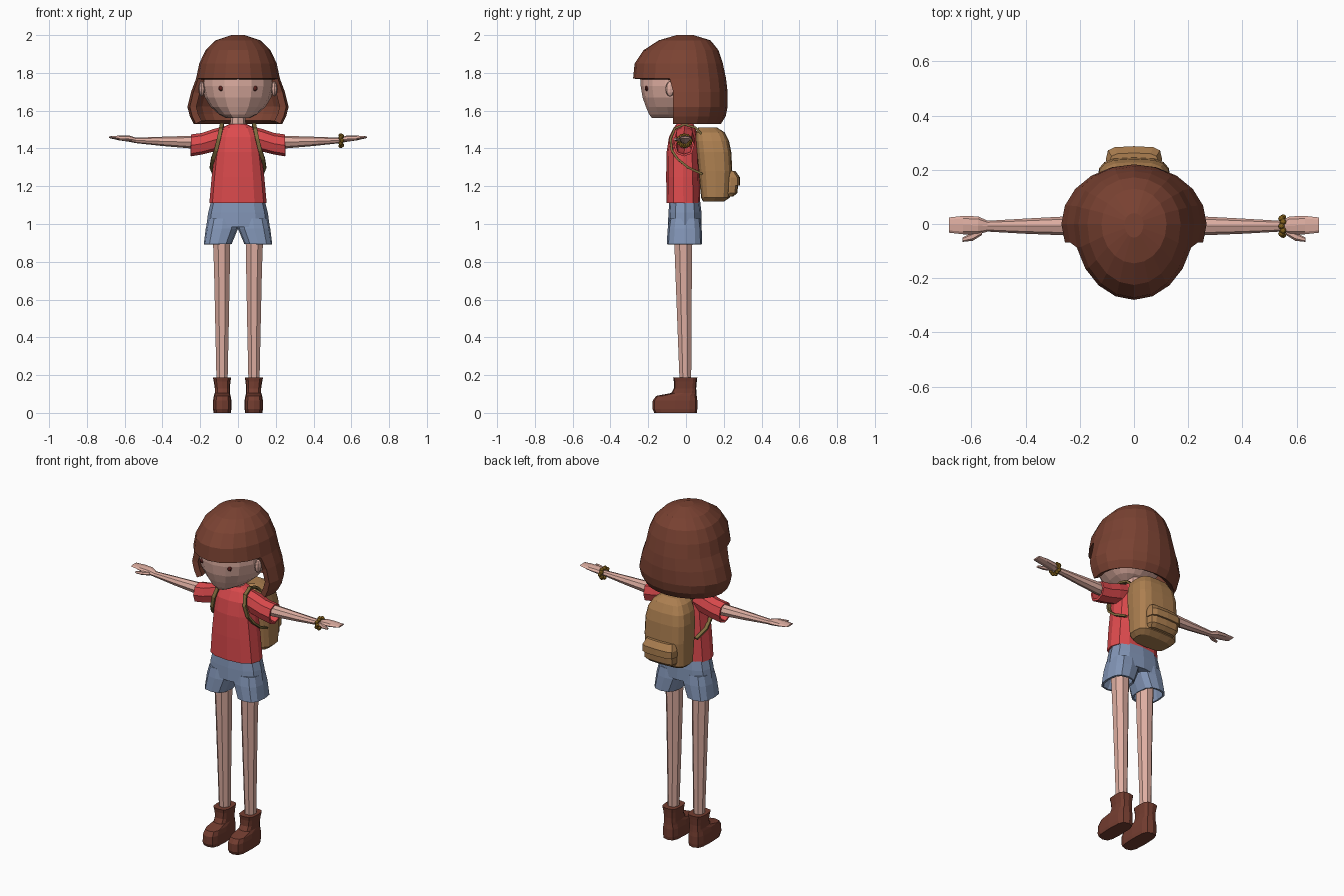
import bpy, bmesh, math
from mathutils import Vector, Matrix

if "Cube" in bpy.data.objects:
    bpy.data.objects.remove(bpy.data.objects["Cube"])


def material(name, rgb):
    m = bpy.data.materials.new(name)
    lin = [((c / 255 + 0.055) / 1.055) ** 2.4 for c in rgb]
    m.diffuse_color = (*lin, 1)
    m.use_nodes = True
    m.node_tree.nodes["Principled BSDF"].inputs["Base Color"].default_value = m.diffuse_color
    return m


HAIR = material("hair_brown", (122, 66, 50))
SKIN = material("skin", (222, 174, 161))
RED = material("shirt_red", (220, 74, 77))
DENIM = material("denim_blue", (130, 149, 182))
TAN = material("canvas_tan", (172, 127, 80))
BOOT = material("boot_brown", (116, 61, 48))
STRAP = material("strap_olive", (128, 108, 62))
GOLD = material("bead_gold", (132, 98, 30))
EYE = material("eye_dark_red", (95, 35, 32))


def finish(bm, name, mat, mirror=False, thick=0):
    bmesh.ops.recalc_face_normals(bm, faces=bm.faces)
    me = bpy.data.meshes.new(name)
    bm.to_mesh(me)
    bm.free()
    me.materials.append(mat)
    ob = bpy.data.objects.new(name, me)
    bpy.context.collection.objects.link(ob)
    if thick:
        s = ob.modifiers.new("thickness", 'SOLIDIFY')
        s.thickness, s.offset = thick, -1
    if mirror:
        ob.modifiers.new("mirror", 'MIRROR').use_clip = False
    return ob


def loft(name, rings, n, mat, axis='Z', power=1.0, centre=None, caps=(True, True),
         mirror=False, thick=0, cut=None, turn=0.0):
    """Rings are (position on axis, a0, a1, b0, b1): bounds of a rounded section."""
    bm = bmesh.new()
    loops = []
    for t, a0, a1, b0, b1 in rings:
        ca, cb = (a0 + a1) / 2, (b0 + b1) / 2 if centre is None else centre
        loop = []
        for i in range(n):
            w = 2 * math.pi * (i + turn) / n
            c = math.copysign(abs(math.cos(w)) ** power, math.cos(w))
            s = math.copysign(abs(math.sin(w)) ** power, math.sin(w))
            a = ca + c * (a1 - a0) / 2
            b = cb + s * ((b1 - cb) if s > 0 else (cb - b0))
            loop.append(bm.verts.new((a, b, t) if axis == 'Z' else (t, a, b)))
        loops.append(loop)
    for lo, hi in zip(loops, loops[1:]):
        for i in range(n):
            j = (i + 1) % n
            bm.faces.new((lo[i], lo[j], hi[j], hi[i]))
    if caps[0]:
        bm.faces.new(loops[0])
    if caps[1]:
        bm.faces.new(loops[-1])
    if cut:
        gone = [f for f in bm.faces if cut(f.calc_center_median())]
        bmesh.ops.delete(bm, geom=gone, context='FACES')
    return finish(bm, name, mat, mirror, thick)


def sym(z, r, b0, b1):
    return (z, -r, r, b0, b1)


def blob(name, places, radius, scale, mat, mirror=False):
    bm = bmesh.new()
    for p in places:
        bmesh.ops.create_uvsphere(bm, u_segments=8, v_segments=6, radius=radius,
                                  matrix=Matrix.Translation(p) @ Matrix.Diagonal((*scale, 1)))
    return finish(bm, name, mat, mirror)


# Hair: bob shell with the face opening cut below the fringe
loft("hair", [sym(1.53, .235, -.22, .185), sym(1.57, .255, -.22, .21), sym(1.62, .268, -.22, .22),
              sym(1.70, .248, -.22, .22), sym(1.77, .222, -.28, .212), sym(1.85, .205, -.272, .195),
              sym(1.92, .172, -.225, .172), sym(1.972, .12, -.145, .13), sym(2.0, .035, -.05, .04)],
     20, HAIR, centre=0, caps=(False, True), thick=.035,
     cut=lambda c: c.z < 1.765 and c.z > 1.54 and c.y < -.075)

# Head, ears, eyes, neck
loft("head", [sym(1.56, .06, -.18, .0), sym(1.58, .10, -.195, .05), sym(1.62, .145, -.212, .10),
              sym(1.67, .176, -.23, .14), sym(1.73, .19, -.24, .16), sym(1.80, .188, -.24, .16),
              sym(1.90, .14, -.17, .12)], 16, SKIN, centre=-.03)
blob("ear", [(.192, -.085, 1.715)], .04, (.4, .6, 1), SKIN, True)
blob("eye", [(.09, -.208, 1.718)], .014, (1, .7, 1), EYE, True)
loft("neck", [sym(1.49, .045, -.045, .04), sym(1.60, .036, -.045, .035)], 8, SKIN)

# Shirt body and sleeves
loft("shirt_body", [sym(1.11, .152, -.103, .075), sym(1.25, .139, -.105, .073),
                    sym(1.38, .124, -.103, .068), sym(1.46, .115, -.09, .06),
                    sym(1.51, .085, -.065, .05), sym(1.53, .045, -.05, .04)],
     12, RED, power=.8)
loft("sleeve", [(.07, -.06, .045, 1.40, 1.518), (.13, -.065, .048, 1.383, 1.503),
                (.19, -.065, .045, 1.368, 1.482), (.25, -.065, .045, 1.358, 1.474)],
     8, RED, axis='X', power=.85, caps=(True, False), mirror=True, thick=.012)

# Arms with hands and thumbs
loft("arm", [(.10, -.042, .03, 1.40, 1.475), (.25, -.042, .028, 1.40, 1.467),
             (.40, -.036, .02, 1.413, 1.462), (.54, -.028, .012, 1.428, 1.457),
             (.575, -.038, .028, 1.435, 1.468), (.63, -.038, .03, 1.443, 1.468),
             (.683, -.032, .024, 1.455, 1.464)], 8, SKIN, axis='X', mirror=True)
loft("thumb", [(.56, -.04, -.015, 1.437, 1.456), (.595, -.062, -.03, 1.438, 1.457),
               (.632, -.066, -.05, 1.443, 1.455)], 6, SKIN, axis='X', mirror=True)

# Beaded bracelet on one wrist
beads = [(.547 + .003 * (-1) ** i, -.008 + .032 * math.cos(i * math.pi / 6),
          1.441 + .027 * math.sin(i * math.pi / 6)) for i in range(12)]
blob("bracelet", beads, .012, (1, 1, 1), GOLD)

# Shorts: hips plus two open legs
loft("shorts_hips", [sym(.985, .168, -.096, .083), sym(1.06, .158, -.093, .082),
                     sym(1.12, .143, -.088, .075)], 12, DENIM, power=.8)
loft("shorts_leg", [(.893, .034, .181, -.102, .086), (.975, .0, .171, -.097, .083),
                    (1.03, .0, .158, -.088, .076)],
     12, DENIM, power=.75, caps=(False, True), mirror=True, thick=.012)

# Legs
loft("leg", [(.15, .053, .116, -.036, .03), (.50, .045, .124, -.05, .032),
             (.75, .04, .13, -.06, .035), (.96, .036, .138, -.068, .038)],
     8, SKIN, mirror=True, turn=.5)

# Boots
loft("boot", [(0, .038, .129, -.168, .057), (.02, .035, .132, -.177, .06),
              (.065, .035, .132, -.176, .06), (.09, .039, .128, -.158, .057),
              (.105, .043, .123, -.078, .055), (.13, .043, .123, -.064, .054),
              (.165, .04, .128, -.064, .057), (.187, .036, .133, -.068, .06)],
     12, BOOT, power=.6, mirror=True)

# Backpack with lid seam and outer pocket
loft("backpack", [sym(1.118, .105, .09, .20), sym(1.14, .13, .08, .232), sym(1.28, .135, .065, .245),
                  sym(1.38, .133, .055, .24), sym(1.44, .122, .05, .228), sym(1.485, .098, .05, .205),
                  sym(1.51, .055, .065, .165)], 16, TAN, power=.6)
loft("pocket", [sym(1.145, .085, .19, .25), sym(1.165, .098, .19, .272), sym(1.225, .1, .19, .278)],
     12, TAN, power=.55)
loft("pocket_flap", [sym(1.205, .104, .19, .287), sym(1.245, .104, .19, .287),
                     sym(1.28, .09, .19, .262)], 12, TAN, power=.55)

# Shoulder straps
path = [(.085, .09, 1.47), (.085, .05, 1.51), (.085, -.01, 1.528), (.09, -.06, 1.505),
        (.102, -.082, 1.45), (.117, -.075, 1.39), (.133, -.045, 1.345), (.14, .01, 1.30),
        (.125, .085, 1.265)]
bm = bmesh.new()
loops = []
for i, p in enumerate(path):
    d = (Vector(path[min(i + 1, 8)]) - Vector(path[max(i - 1, 0)])).normalized()
    u = Vector((1, 0, 0)) - d * d.x
    u.normalize()
    v = d.cross(u)
    loops.append([bm.verts.new(Vector(p) + u * a * .01 + v * b * .006)
                  for a, b in ((1, 1), (-1, 1), (-1, -1), (1, -1))])
for lo, hi in zip(loops, loops[1:]):
    for i in range(4):
        bm.faces.new((lo[i], lo[i - 1], hi[i - 1], hi[i]))
bm.faces.new(loops[0])
bm.faces.new(loops[-1])
finish(bm, "strap", STRAP, True)
